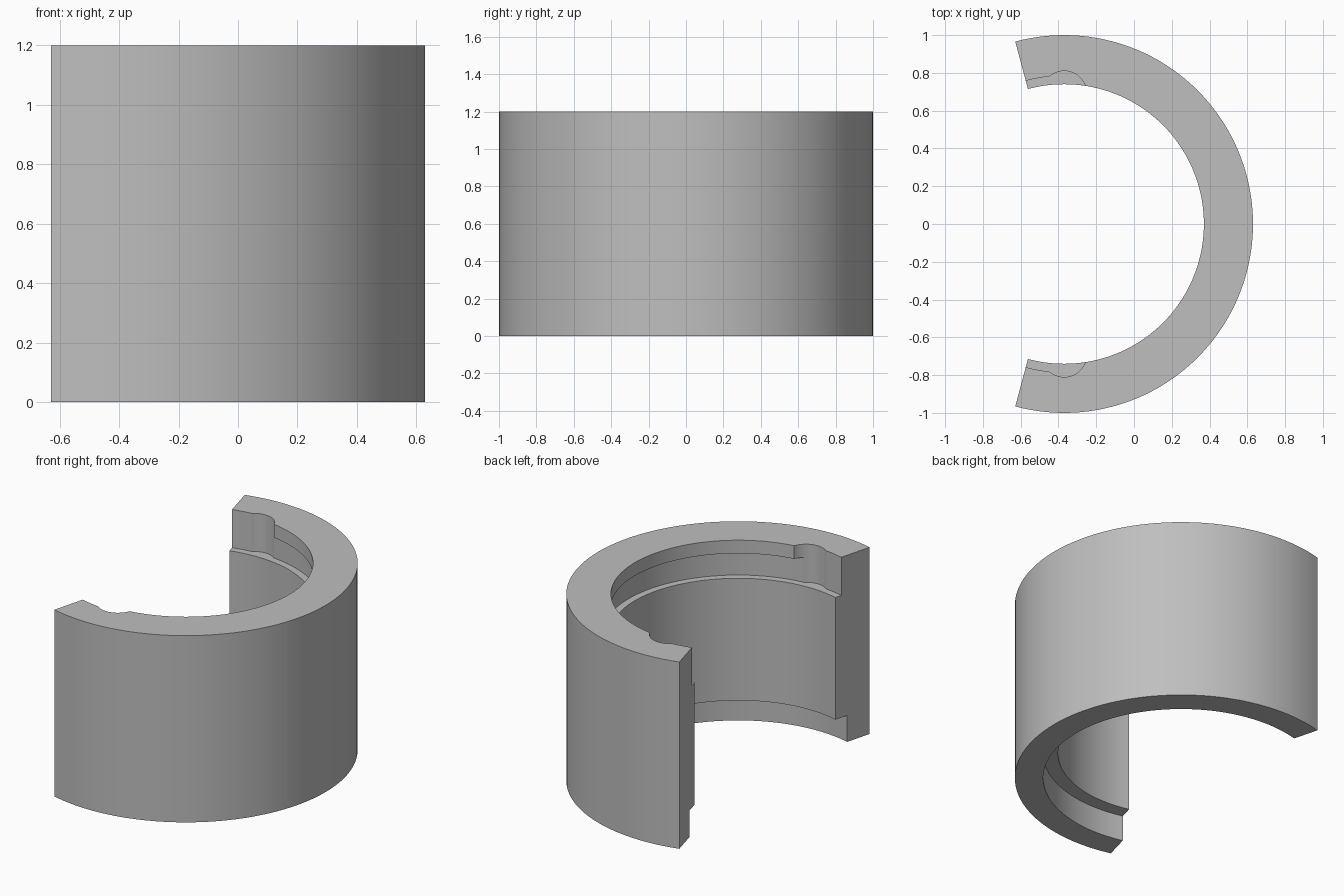
import bpy, bmesh
from math import radians, sin, cos, pi

if "Cube" in bpy.data.objects:
    bpy.data.objects.remove(bpy.data.objects["Cube"])

CX = -0.37          # ring axis
STEP = 2.5          # degrees per facet
HALF = 105          # half sweep of the open ring
HEIGHT, LEDGE = 1.2, 0.955
BORE, GROOVE = 0.74, 0.785

steel = bpy.data.materials.new("grey_steel")
steel.use_nodes = True
GREY = (0.52, 0.52, 0.52, 1)
steel.diffuse_color = GREY
steel.node_tree.nodes["Principled BSDF"].inputs["Base Color"].default_value = GREY


def sweep(name, profile, start, end):
    """Revolve a closed (radius, z) profile about the ring axis, with capped ends."""
    bm = bmesh.new()
    rings = []
    for i in range(round((end - start) / STEP) + 1):
        a = radians(start + i * STEP)
        rings.append([bm.verts.new((CX + r * cos(a), r * sin(a), z)) for r, z in profile])
    n = len(profile)
    for p, q in zip(rings, rings[1:]):
        for j in range(n):
            k = (j + 1) % n
            bm.faces.new((p[j], q[j], q[k], p[k]))
    bm.faces.new(rings[0])
    bm.faces.new(rings[-1][::-1])
    bmesh.ops.recalc_face_normals(bm, faces=bm.faces)
    mesh = bpy.data.meshes.new(name)
    bm.to_mesh(mesh)
    bm.free()
    ob = bpy.data.objects.new(name, mesh)
    bpy.context.collection.objects.link(ob)
    return ob


# Open ring: lip, groove, ledge, bore and bottom rebate
profile = [(1, 0), (1, HEIGHT), (BORE, HEIGHT), (BORE, 1.115), (GROOVE, 1.115),
           (GROOVE, LEDGE), (BORE, LEDGE), (BORE, 0.17), (0.83, 0.17), (0.83, 0)]
ring = sweep("open_ring", profile, -HALF, HALF)
ring.data.materials.append(steel)

# Entry notches near both ends: a cut-back lip and a round pocket
cutters = []
wedge = [(0.65, 1.05), (GROOVE, 1.05), (GROOVE, 1.3), (0.65, 1.3)]
for side in (-1, 1):
    lo, hi = sorted((side * 90, side * 110))
    cutters.append(sweep("lip_cutter", wedge, lo, hi))
    bpy.ops.mesh.primitive_cylinder_add(vertices=48, radius=0.12, depth=0.4,
                                        location=(CX, side * 0.69, LEDGE + 0.2))
    cutters.append(bpy.context.object)
    cutters[-1].name = "pocket_cutter"

bpy.ops.object.select_all(action='DESELECT')
bpy.context.view_layer.objects.active = ring
ring.select_set(True)
for cutter in cutters:
    cutter.hide_render = True
    mod = ring.modifiers.new("notch", 'BOOLEAN')
    mod.operation = 'DIFFERENCE'
    mod.solver = 'EXACT'
    mod.object = cutter
    bpy.ops.object.modifier_apply(modifier=mod.name)
    bpy.data.objects.remove(cutter)

bpy.ops.object.shade_smooth_by_angle(angle=radians(30))
